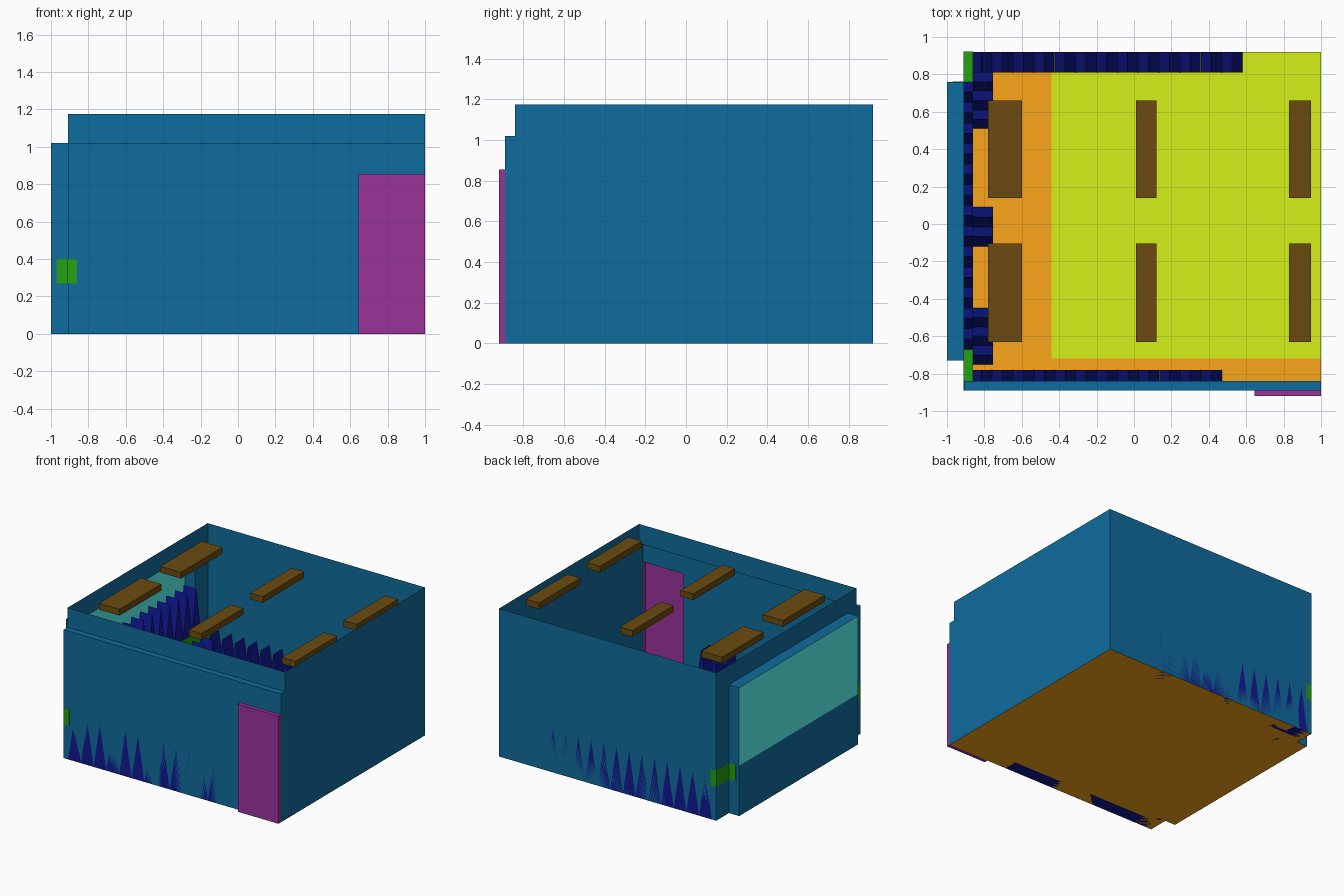
import bpy

if "Cube" in bpy.data.objects:
    bpy.data.objects.remove(bpy.data.objects["Cube"])

# Colours as 0-255 screen values, turned linear below
COLORS = {
    "wall": (15, 108, 157), "floor": (251, 166, 25), "rug": (214, 241, 25),
    "door": (154, 51, 154), "light": (107, 75, 16), "plant": (17, 25, 148),
    "sill": (37, 161, 18), "glass": (90, 250, 242),
}


def linear(v):
    v /= 255
    return v / 12.92 if v <= 0.04045 else ((v + 0.055) / 1.055) ** 2.4


MATS = {}
for key, c in COLORS.items():
    MATS[key] = bpy.data.materials.new(key)
    MATS[key].diffuse_color = (*[linear(v) for v in c], 1)


def make(name, faces, mat):
    """Object from a list of faces, each a list of points."""
    verts, polys = [], []
    for f in faces:
        polys.append(range(len(verts), len(verts) + len(f)))
        verts += f
    me = bpy.data.meshes.new(name)
    me.from_pydata(verts, [], [list(p) for p in polys])
    me.materials.append(MATS[mat])
    ob = bpy.data.objects.new(name, me)
    bpy.context.collection.objects.link(ob)
    return ob


def flat(x0, x1, y0, y1, z):
    return [(x0, y0, z), (x1, y0, z), (x1, y1, z), (x0, y1, z)]


def sheet(path, z0, z1):
    """Upright faces standing on a floor path."""
    return [[(*a, z0), (*b, z0), (*b, z1), (*a, z1)] for a, b in zip(path, path[1:])]


def box(x0, x1, y0, y1, z0, z1):
    ring = [(x0, y0), (x1, y0), (x1, y1), (x0, y1), (x0, y0)]
    return sheet(ring, z0, z1) + [flat(x0, x1, y0, y1, z0)[::-1], flat(x0, x1, y0, y1, z1)]


def teeth(name, axis, start, end, d0, d1, count, z=0.0, h=0.35):
    """Row of pointed wedges along x or y, with depth d0..d1."""
    faces, w = [], (end - start) / count

    def p(u, d, zz):
        return (u, d, zz) if axis == "x" else (d, u, zz)

    for i in range(count):
        a = start + i * w
        b, m = a + w, a + w / 2
        faces += [[p(a, d0, z), p(b, d0, z), p(m, d0, z + h)],
                  [p(b, d1, z), p(a, d1, z), p(m, d1, z + h)],
                  [p(a, d1, z), p(a, d0, z), p(m, d0, z + h), p(m, d1, z + h)],
                  [p(b, d0, z), p(b, d1, z), p(m, d1, z + h), p(m, d0, z + h)],
                  [p(a, d0, z), p(a, d1, z), p(b, d1, z), p(b, d0, z)]]
    if axis == "y":
        faces = [f[::-1] for f in faces]
    make(name, faces, "plant")


X0, X1, XB = -0.91, 1.0, -1.0           # left wall, right wall, window bay
Y0, Y1, YU = -0.89, 0.92, -0.84         # lower front, back, upper front
B0, B1 = -0.73, 0.76                    # ends of the bay
ZL, ZT, ZS = 1.02, 1.175, 0.40          # ledge, wall top, sill top
D0, DZ, DY = 0.643, 0.855, -0.92        # door edge, height, outer face

# Room walls, open at the top, stepped back above the ledge
walls = sheet([(X1, Y1), (X0, Y1), (X0, B1), (XB, B1)][::-1], 0, ZL)
walls += sheet([(XB, B0), (XB, B1)][::-1], 0, ZS)
walls += sheet([(XB, B0), (X0, B0), (X0, Y0), (D0, Y0)], 0, ZL)
walls += sheet([(D0, Y0), (X1, Y0)], DZ, ZL)
walls += sheet([(X1, Y0), (X1, Y1)], 0, ZL)
walls += sheet([(X0, YU), (X1, YU), (X1, Y1), (X0, Y1), (X0, YU)], ZL, ZT)
walls += [flat(X0, X1, Y0, YU, ZL), flat(XB, X0, B0, B1, ZL)]
make("walls", walls, "wall")

# Bay window glass
make("window", sheet([(XB, B1), (XB, B0)], ZS, ZL), "glass")

# Door recess
door = sheet([(D0, Y0), (D0, DY), (X1, DY), (X1, Y0)], 0, DZ)
door += [flat(D0, X1, DY, Y0, DZ), flat(D0, X1, DY, Y0, 0)]
make("door", door, "door")

# Floor with rug
make("floor", [flat(X0, X1, Y0, Y1, 0), flat(XB, X0, B0, B1, 0)], "floor")
make("rug", [flat(-0.44, X1, -0.72, Y1, 0.001)], "rug")

# Sill under the window, just showing through the walls at its ends
E = 0.001
make("sill", box(X0 - E, -0.86, Y0 - E, Y1 + E, 0.27, ZS)
     + box(-0.97, X0, B0 - E, B1 + E, 0.27, ZS), "sill")

# Pointed planting rows
teeth("front_row", "x", -0.87, 0.47, Y0, -0.78, 12)
teeth("back_row", "x", -0.87, 0.58, 0.81, Y1, 13)
teeth("sill_row", "y", -0.67, B1, -0.97, -0.86, 13, ZS)
teeth("left_row_front", "y", -0.75, -0.45, -0.87, -0.755, 3)
teeth("left_row_middle", "y", -0.12, 0.09, -0.87, -0.755, 2)
teeth("left_row_back", "y", 0.51, 0.81, -0.87, -0.755, 3)

# Ceiling lights
for i, (a, b) in enumerate([(-0.78, -0.60), (0.01, 0.12), (0.83, 0.945)]):
    for j, (c, d) in enumerate([(-0.63, -0.105), (0.14, 0.66)]):
        make(f"ceiling_light_{i}_{j}", box(a, b, c, d, 1.115, 1.165), "light")

for m in bpy.data.materials:
    if m.users and not m.is_grease_pencil:
        m.use_nodes = True
        m.node_tree.nodes["Principled BSDF"].inputs["Base Color"].default_value = m.diffuse_color
